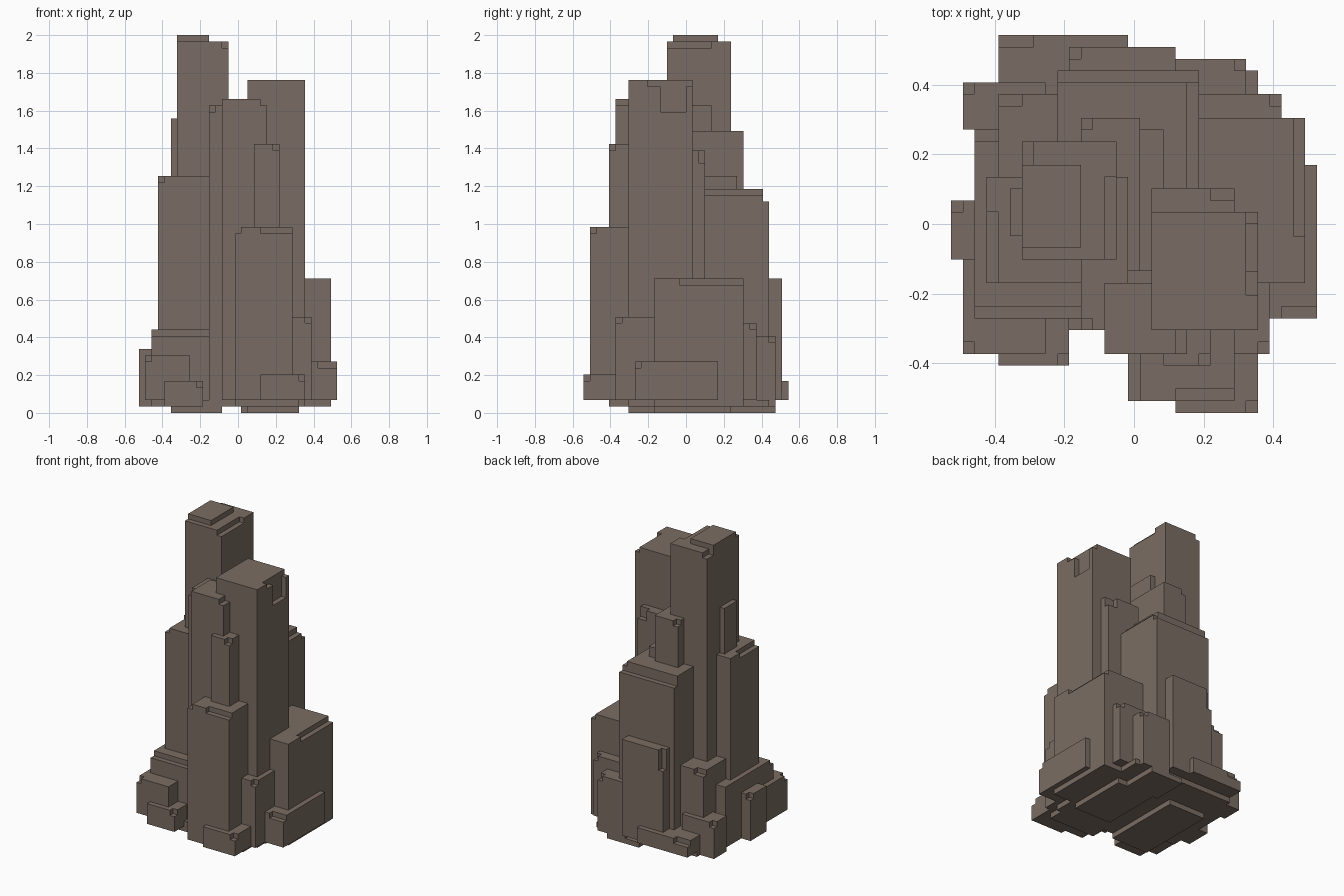
import bpy, bmesh
from mathutils import Vector

if "Cube" in bpy.data.objects:
    bpy.data.objects.remove(bpy.data.objects["Cube"], do_unlink=True)

U = 2 / 59                            # one block of the building grid
ORIGIN = Vector((-15.5, -16, 0))      # grid corner that centres the rock

stone = bpy.data.materials.new("brown_stone")
stone.use_nodes = True
COLOUR = (0.195, 0.152, 0.125, 1)
stone.diffuse_color = COLOUR
bsdf = stone.node_tree.nodes["Principled BSDF"]
bsdf.inputs["Base Color"].default_value = COLOUR
bsdf.inputs["Roughness"].default_value = 0.9


def box(name, x, y, z, grow=0.0):
    """Box between grid lines, given as (low, high) pairs."""
    lo = Vector((x[0], y[0], z[0])) + ORIGIN
    hi = Vector((x[1], y[1], z[1])) + ORIGIN
    bm = bmesh.new()
    bmesh.ops.create_cube(bm, size=1)
    for v in bm.verts:
        v.co = ((lo + hi) / 2 + v.co * (hi - lo)) * U if not grow else \
            Vector((lo[i] if v.co[i] < 0 else hi[i]) for i in range(3)) * U
    mesh = bpy.data.meshes.new(name)
    bm.to_mesh(mesh)
    bm.free()
    mesh.materials.append(stone)
    ob = bpy.data.objects.new(name, mesh)
    bpy.context.collection.objects.link(ob)
    return ob


def column(name, x, y, z, *chips):
    """Block with chipped top edges; a chip is (x pair, y pair, depth)."""
    ob = box(name, x, y, z)
    for cx, cy, depth in chips:
        # push the cutter past the faces it touches
        def past(c, s):
            return (c[0] - 0.5 * (c[0] == s[0]), c[1] + 0.5 * (c[1] == s[1]))
        cutter = box("chip_cutter", past(cx, x), past(cy, y), (z[1] - depth, z[1] + 0.5))
        cutter.hide_render = True
        mod = ob.modifiers.new("chip", 'BOOLEAN')
        mod.operation, mod.solver, mod.object = 'DIFFERENCE', 'EXACT', cutter
        bpy.context.view_layer.update()
        cut = bpy.data.meshes.new_from_object(
            ob.evaluated_get(bpy.context.evaluated_depsgraph_get()))
        ob.modifiers.clear()
        ob.data = cut
        bpy.data.objects.remove(cutter, do_unlink=True)
    return ob


# Tall spire with its cap and side ridge
column("main_spire", (6, 14), (13, 23), (1, 58), ((13, 14), (13, 20), 1), ((6, 7), (21, 23), 1))
column("spire_cap", (6, 11), (14, 21), (58, 59))
column("spire_ridge", (5, 6), (15, 19), (2, 46))
column("left_shoulder", (3, 15), (11, 20), (2, 37), ((3, 4), (11, 17), 1))

# Second spire and the front columns
column("second_spire", (17, 26), (7, 17), (1, 52),
       ((25, 26), (10, 12), 1), ((25, 26), (12, 16), 5), ((25, 26), (16, 17), 1))
column("front_spire", (13, 20), (5, 11), (2, 49), ((19, 20), (5, 7), 1))
column("middle_spire", (11, 15), (7, 20), (2, 48), ((11, 12), (7, 8), 1))
column("front_slab", (18, 22), (4, 8), (2, 42), ((21, 22), (4, 5), 1))
column("front_column", (15, 24), (1, 8), (2, 29), ((19, 24), (1, 2), 1), ((15, 16), (1, 5), 1))
column("front_foot", (19, 26), (0, 5), (2, 6), ((25, 26), (0, 1), 1))

# Side blocks at +x
column("side_block", (21, 30), (11, 25), (2, 21), ((29, 30), (15, 25), 1))
column("side_corner", (24, 27), (5, 12), (2, 15), ((26, 27), (5, 6), 1))
column("side_foot", (27, 31), (8, 21), (2, 8), ((28, 31), (8, 9), 1))

# Back columns
column("back_column", (9, 21), (12, 29), (2, 35), ((9, 21), (28, 29), 2), ((20, 21), (19, 29), 1))
column("back_spire", (11, 16), (12, 25), (2, 44), ((11, 12), (24, 25), 1))
column("back_spire_step", (16, 18), (12, 24), (2, 37))
column("back_rib", (17, 24), (14, 19), (2, 41), ((22, 24), (18, 19), 2))
column("back_slab", (10, 19), (23, 31), (2, 21), ((10, 11), (30, 31), 4))
column("back_corner", (20, 28), (20, 27), (2, 14), ((27, 28), (26, 27), 1))
column("back_step", (19, 25), (24, 30), (1, 12), ((24, 25), (29, 30), 1))
column("back_foot", (4, 15), (27, 32), (2, 5), ((4, 7), (31, 32), 1))
column("back_far_block", (4, 10), (20, 27), (2, 17), ((4, 6), (26, 27), 1))
column("back_far_foot", (1, 8), (24, 28), (1, 8), ((1, 2), (27, 28), 1))

# Low blocks at -x
column("low_ledge", (2, 13), (8, 23), (2, 13), ((2, 11), (8, 9), 1))
column("low_side_foot", (0, 4), (13, 18), (1, 10), ((0, 1), (17, 18), 1))
column("low_front_block", (1, 8), (5, 13), (2, 9), ((1, 2), (5, 6), 1))
column("low_front_foot", (4, 10), (4, 9), (1, 5), ((9, 10), (4, 5), 1))

# Base layer and the plates under it
for i, (x, y) in enumerate([((4, 26), (7, 29)), ((2, 30), (11, 25)), ((15, 25), (4, 8))]):
    column(f"base_layer_{i + 1}", x, y, (1, 2))
for i, (x, y) in enumerate([((5, 13), (7, 23)), ((17, 25), (11, 23)), ((16, 23), (23, 30))]):
    column(f"ground_plate_{i + 1}", x, y, (0, 1))
